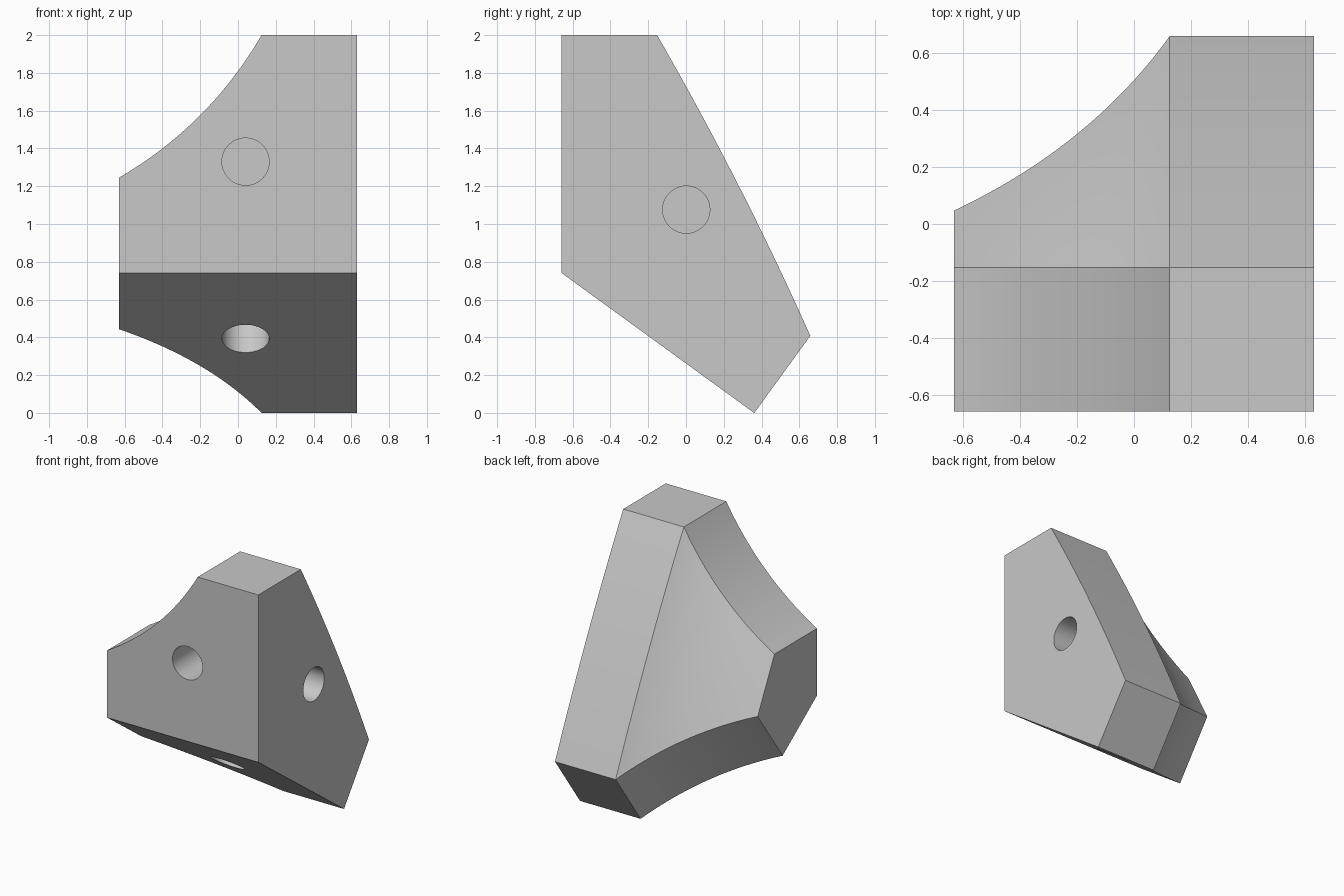
import bpy, bmesh, math
from mathutils import Vector

if "Cube" in bpy.data.objects:
    bpy.data.objects.remove(bpy.data.objects["Cube"], do_unlink=True)

ARM, THICK, STEPS = 1.26, 0.505, 24
TILT = math.radians(36)

# Frame: three arms leave one corner; each face has an inward direction
CORNER = Vector((0.63, -0.658, 0.74))
SIDE = Vector((-1, 0, 0))
UP = Vector((0, 0, 1))
DOWN = Vector((0, math.cos(TILT), -math.sin(TILT)))
BACK = Vector((0, 1, 0))
LIFT = Vector((0, math.sin(TILT), math.cos(TILT)))


def arc(start, end, bulge):
    return [start.lerp(end, i / STEPS) + bulge * (4 * i / STEPS * (1 - i / STEPS))
            for i in range(STEPS + 1)]


def tip(arm, across):
    return CORNER + arm * ARM + across * THICK


bm = bmesh.new()


def face(points):
    bm.faces.new([bm.verts.new(p) for p in points])


def skin(rows):
    for r, s in zip(rows, rows[1:]):
        for i in range(len(r) - 1):
            face((r[i], r[i + 1], s[i + 1], s[i]))


# Outer faces and the curved edge strips behind them
front = arc(tip(UP, SIDE), tip(SIDE, UP), (UP + SIDE).normalized() * -0.07)
base = arc(tip(DOWN, SIDE), tip(SIDE, DOWN), (DOWN + SIDE).normalized() * -0.07)
swell = (UP + DOWN).normalized() * 0.023
flank = arc(tip(UP, BACK), tip(DOWN, LIFT), swell)
inner = []
for curve, first, last, inward in ((front, UP, SIDE, BACK), (base, DOWN, SIDE, LIFT),
                                   (flank, UP, DOWN, SIDE)):
    face([CORNER, CORNER + first * ARM] + curve + [CORNER + last * ARM])
    inner.append([p + inward * THICK for p in curve])
    skin([curve, inner[-1]])

# Arm ends
face((CORNER + UP * ARM, front[0], inner[0][0], flank[0]))
face((CORNER + DOWN * ARM, base[0], inner[1][0], flank[-1]))
face((CORNER + SIDE * ARM, front[-1], inner[0][-1], inner[1][-1], base[-1]))

# Curved back between the three strips
rows = []
for i, (a, b) in enumerate(zip(inner[0], inner[1])):
    rows.append(arc(a, b, swell * (1 - i / STEPS)))
skin(rows)

bmesh.ops.remove_doubles(bm, verts=bm.verts, dist=0.0005)
bmesh.ops.recalc_face_normals(bm, faces=bm.faces)
mesh = bpy.data.meshes.new("corner_bracket")
bm.to_mesh(mesh)
bm.free()
bracket = bpy.data.objects.new("corner_bracket", mesh)
bpy.context.collection.objects.link(bracket)

grey = bpy.data.materials.new("light_grey")
grey.use_nodes = True
colour = (0.58, 0.58, 0.58, 1)
grey.diffuse_color = colour
grey.node_tree.nodes["Principled BSDF"].inputs["Base Color"].default_value = colour
mesh.materials.append(grey)

# Blind round holes, one in each outer face
DEPTH = 0.4
for name, offset, inward in (("front_hole", (UP + SIDE) * 0.59, BACK),
                             ("base_hole", (DOWN + SIDE) * 0.59, LIFT),
                             ("flank_hole", (UP + DOWN) * 0.815, SIDE)):
    bpy.ops.mesh.primitive_cylinder_add(
        vertices=48, radius=0.125, depth=DEPTH * 2, location=CORNER + offset,
        rotation=inward.to_track_quat('Z', 'Y').to_euler())
    cutter = bpy.context.object
    cutter.name = name
    cutter.hide_render = True
    cutter.data.materials.append(grey)
    cut = bracket.modifiers.new(name, 'BOOLEAN')
    cut.operation = 'DIFFERENCE'
    cut.solver = 'EXACT'
    cut.object = cutter
    bpy.context.view_layer.objects.active = bracket
    bpy.ops.object.modifier_apply(modifier=cut.name)
    bpy.data.objects.remove(cutter, do_unlink=True)

# Smooth curves, crisp edges
bpy.ops.object.select_all(action='DESELECT')
bracket.select_set(True)
bpy.context.view_layer.objects.active = bracket
bpy.ops.object.shade_smooth_by_angle(angle=math.radians(20))
